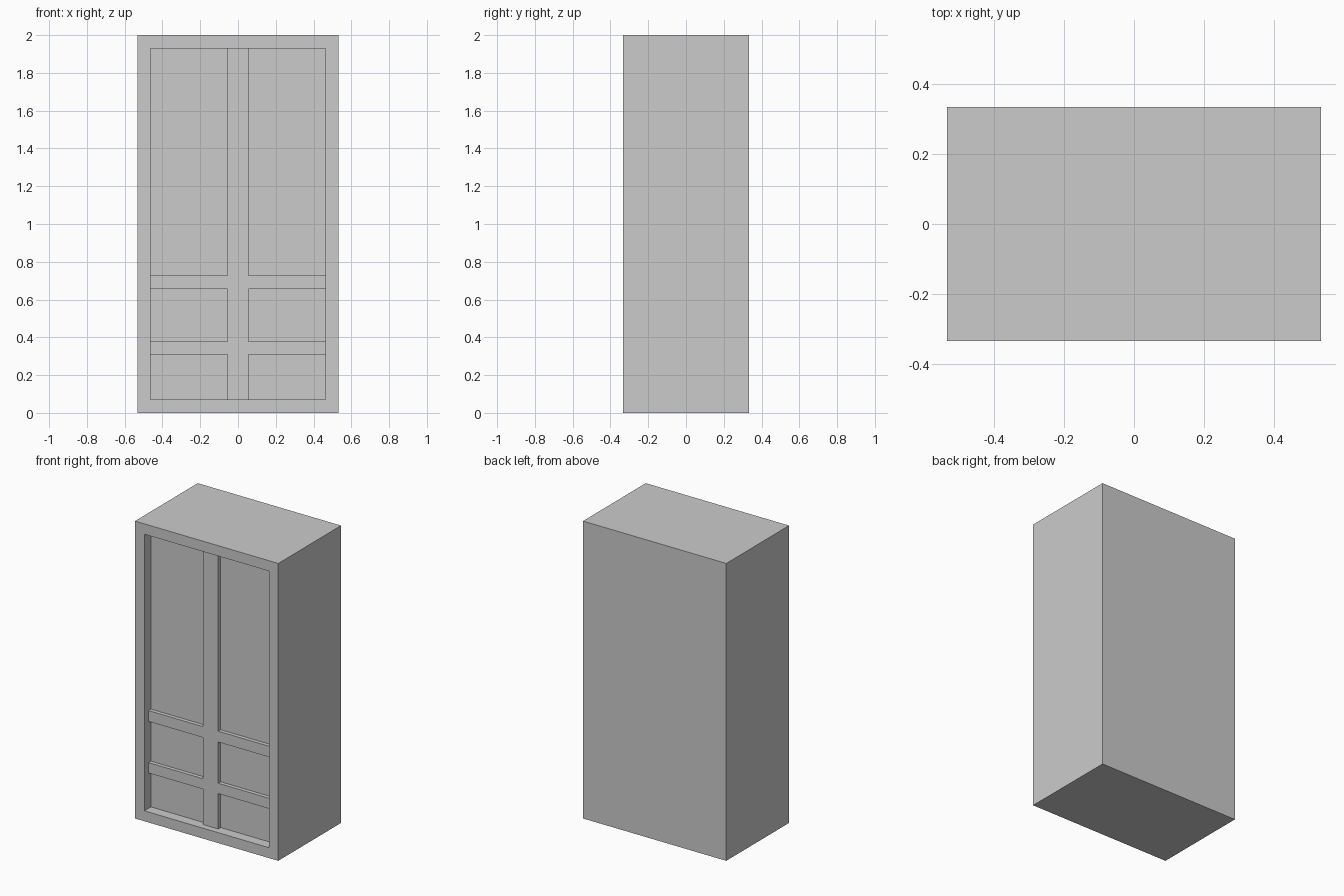
import bpy
import bmesh
from mathutils import Vector

cube = bpy.data.objects.get("Cube")
if cube:
    bpy.data.objects.remove(cube, do_unlink=True)

WIDTH, DEPTH, HEIGHT = 1.066, 0.667, 2.0
BORDER = 0.07          # frame around the recessed front
RECESS = 0.069         # depth of the back panel behind the frame
BAR_SETBACK = 0.043    # bars sit slightly behind the frame
POST_HALF = 0.056
FRONT = -DEPTH / 2

grey = bpy.data.materials.new("light_grey")
grey.use_nodes = True
colour = (0.6, 0.6, 0.6, 1)
grey.diffuse_color = colour
grey.node_tree.nodes["Principled BSDF"].inputs["Base Color"].default_value = colour


def box(bm, low, high):
    """Add an axis-aligned box between two corners."""
    low, high = Vector(low), Vector(high)
    verts = bmesh.ops.create_cube(bm, size=1)["verts"]
    bmesh.ops.scale(bm, vec=high - low, verts=verts)
    bmesh.ops.translate(bm, vec=(low + high) / 2, verts=verts)


def finish(bm, name):
    mesh = bpy.data.meshes.new(name)
    bm.to_mesh(mesh)
    bm.free()
    mesh.materials.append(grey)
    obj = bpy.data.objects.new(name, mesh)
    bpy.context.collection.objects.link(obj)
    return obj


# Cabinet body: a box with a framed recess pushed into its front
bm = bmesh.new()
box(bm, (-WIDTH / 2, FRONT, 0), (WIDTH / 2, -FRONT, HEIGHT))
bm.normal_update()
front = next(f for f in bm.faces if f.normal.y < -0.9)
bmesh.ops.inset_region(bm, faces=[front], thickness=BORDER, use_even_offset=True)
panel = bmesh.ops.extrude_discrete_faces(bm, faces=[front])["faces"][0]
bmesh.ops.translate(bm, vec=(0, RECESS, 0), verts=panel.verts)
bmesh.ops.recalc_face_normals(bm, faces=bm.faces)
finish(bm, "cabinet_body")

bar_front, bar_back = FRONT + BAR_SETBACK, FRONT + RECESS

# Centre post between the two columns of panels
bm = bmesh.new()
box(bm, (-POST_HALF, bar_front, BORDER), (POST_HALF, bar_back, HEIGHT - BORDER))
finish(bm, "centre_post")

# Cross rails, one half on each side of the post
for name, bottom, top in (("lower_rail", 0.308, 0.378), ("upper_rail", 0.655, 0.728)):
    bm = bmesh.new()
    box(bm, (POST_HALF, bar_front, bottom), (WIDTH / 2 - BORDER, bar_back, top))
    rail = finish(bm, name)
    rail.modifiers.new("mirror", "MIRROR").use_axis[0] = True
